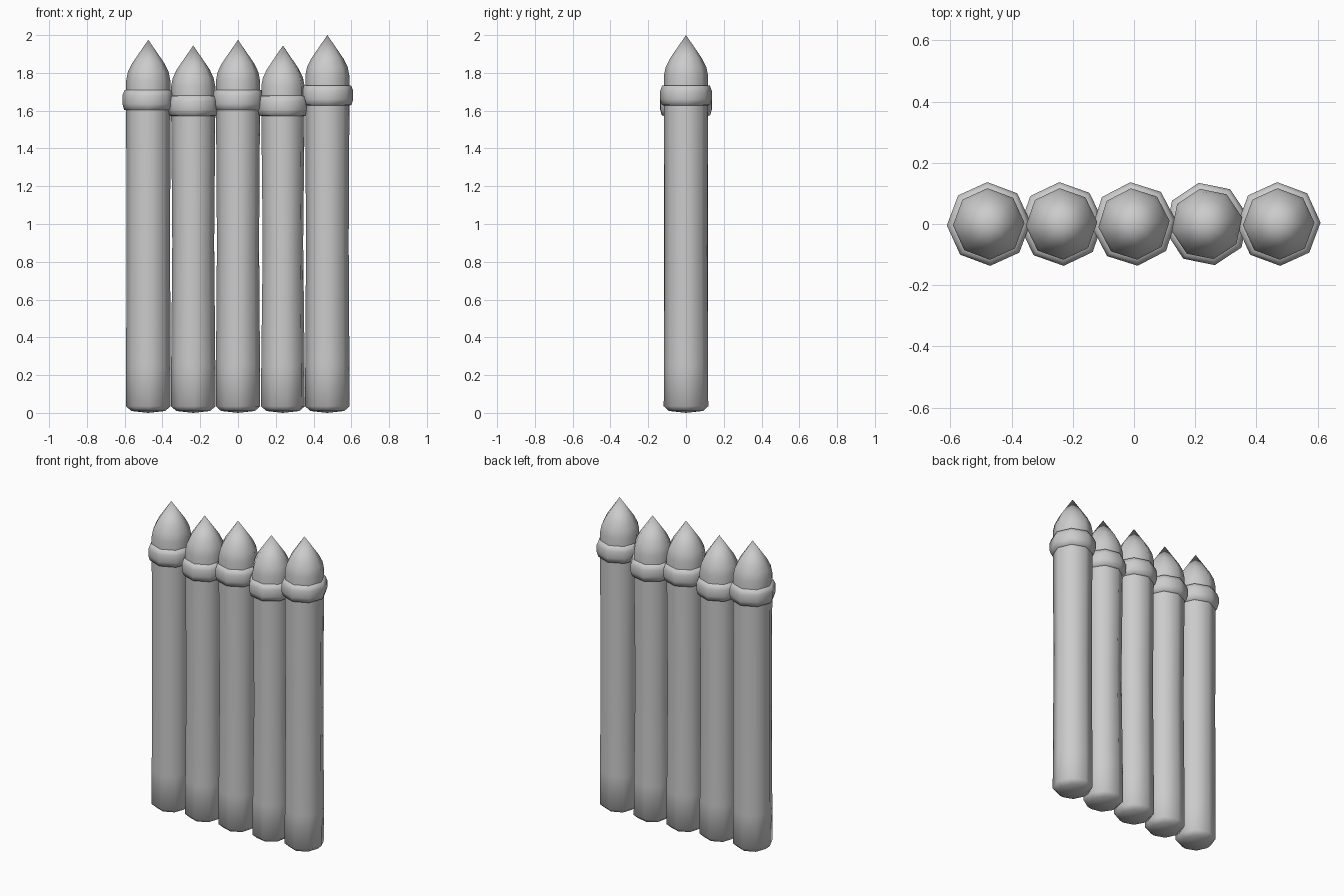
import bpy, bmesh, math

cube = bpy.data.objects.get("Cube")
if cube:
    bpy.data.objects.remove(cube, do_unlink=True)

grey = bpy.data.materials.new("stone_grey")
grey.use_nodes = True
colour = (0.6, 0.6, 0.6, 1)
grey.diffuse_color = colour
grey.node_tree.nodes["Principled BSDF"].inputs["Base Color"].default_value = colour
SIDES = 8


def turned(name, profile, x, turn):
    """Turn a (radius, height) profile around a post axis; radius 0 is a point."""
    bm = bmesh.new()
    rings = []
    for r, z in profile:
        if r == 0:
            rings.append([bm.verts.new((0, 0, z))] * SIDES)
        else:
            angles = [2 * math.pi * i / SIDES + turn for i in range(SIDES)]
            rings.append([bm.verts.new((r * math.cos(a), r * math.sin(a), z)) for a in angles])
    for low, high in zip(rings, rings[1:]):
        for i in range(SIDES):
            j = (i + 1) % SIDES
            corners = dict.fromkeys((low[i], low[j], high[j], high[i]))
            bm.faces.new(list(corners))
    bmesh.ops.recalc_face_normals(bm, faces=bm.faces)
    mesh = bpy.data.meshes.new(name)
    bm.to_mesh(mesh)
    bm.free()
    mesh.materials.append(grey)
    mesh.shade_smooth()
    obj = bpy.data.objects.new(name, mesh)
    obj.location.x = x
    bpy.context.collection.objects.link(obj)


# Five posts: centre, tip height, turn in degrees, waist radius
posts = [(-0.475, 1.975, 2, 0.116), (-0.237, 1.945, 3, 0.111), (0, 1.975, 5, 0.112),
         (0.238, 1.945, 11, 0.109), (0.473, 2.0, 2, 0.113)]

for n, (x, top, degrees, waist) in enumerate(posts, 1):
    turn = math.radians(degrees)
    # Shaft with a softly rounded foot
    turned(f"post_shaft_{n}", [(0, 0), (0.09, 0.01), (0.118, 0.035), (0.117, 0.25),
                               (waist, 0.9), (0.117, top - 0.35)], x, turn)
    # Bulging collar
    turned(f"post_collar_{n}", [(0.108, top - 0.375), (0.128, top - 0.37), (0.137, top - 0.34),
                                (0.137, top - 0.295), (0.126, top - 0.267), (0.108, top - 0.264)], x, turn)
    # Pointed cap
    turned(f"post_cap_{n}", [(0.117, top - 0.28), (0.117, top - 0.215), (0.108, top - 0.17),
                             (0.086, top - 0.125), (0, top)], x, turn)
